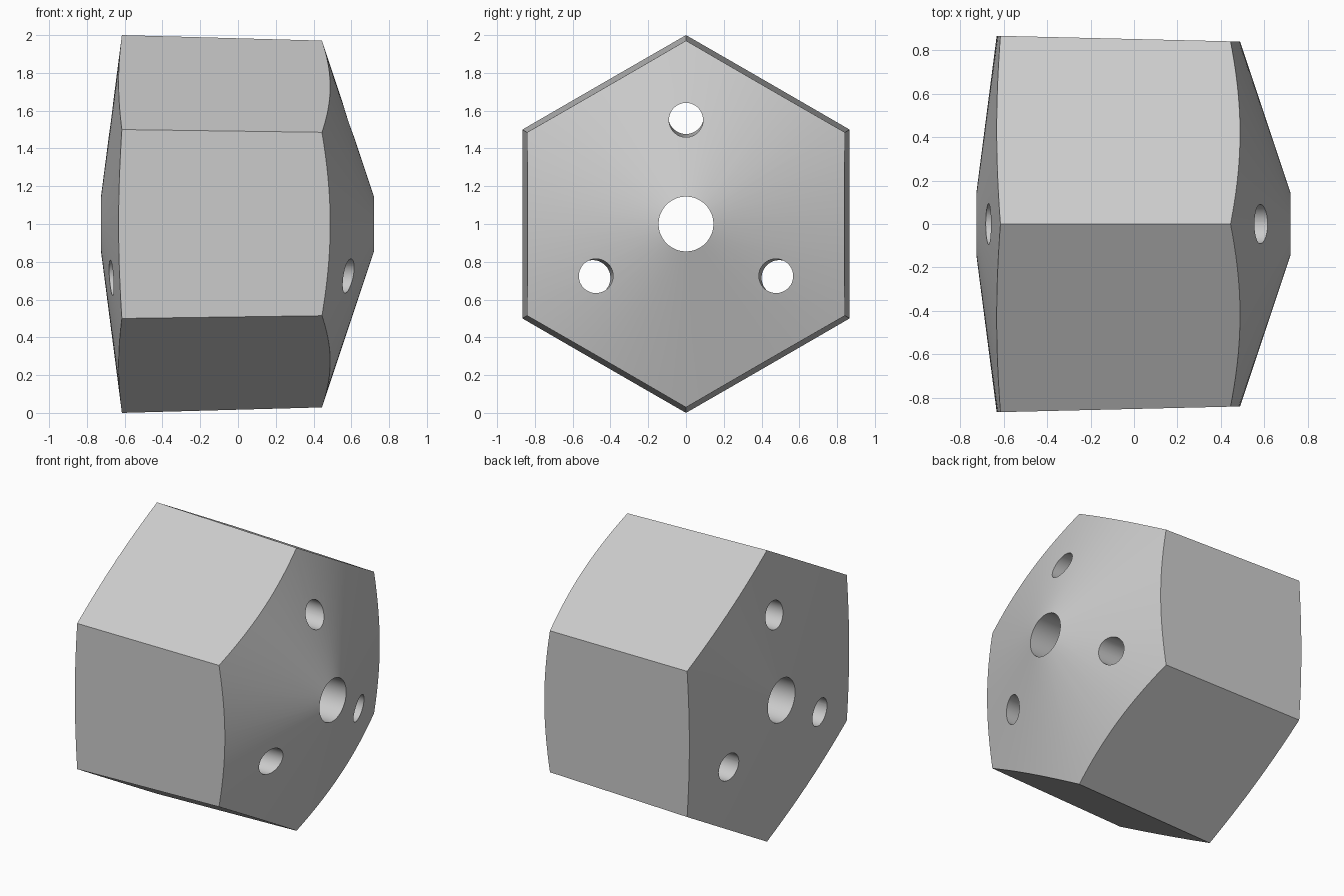
import bpy, bmesh, math

if "Cube" in bpy.data.objects:
    bpy.data.objects.remove(bpy.data.objects["Cube"])

AXIS_Z = 1.0


def taper(x):
    """Whole section shrinks slightly towards +x."""
    return 1.0 - 0.0275 * (x + 0.615)


def lathe(name, rings, sides, turn=0.0, ring_shaped=False):
    """Solid along x; rings are (x, centre y, centre z, radius). Ring shaped solids have a bore."""
    bm = bmesh.new()
    loops = []
    for x, cy, cz, r in rings:
        angles = [2 * math.pi * (i + turn) / sides for i in range(sides)]
        loops.append([bm.verts.new((x, cy + r * math.sin(a), AXIS_Z + cz + r * math.cos(a)))
                      for a in angles])
    if ring_shaped:
        loops.append(loops[0])
    else:
        bm.faces.new(loops[0])
        bm.faces.new(loops[-1])
    for a, b in zip(loops, loops[1:]):
        for i in range(sides):
            j = (i + 1) % sides
            bm.faces.new((a[i], a[j], b[j], b[i]))
    bmesh.ops.recalc_face_normals(bm, faces=bm.faces)
    mesh = bpy.data.meshes.new(name)
    bm.to_mesh(mesh)
    bm.free()
    obj = bpy.data.objects.new(name, mesh)
    bpy.context.collection.objects.link(obj)
    return obj


def tapered_bar(name, dist, angle, radius, sides, turn=0.0):
    """Straight bar through the body following its taper."""
    rings = []
    for x in (-1.0, 1.0):
        s = taper(x)
        rings.append((x, s * dist * math.sin(angle), s * dist * math.cos(angle), s * radius))
    return lathe(name, rings, sides, turn)


def boolean(obj, cutter, operation):
    mod = obj.modifiers.new("cut", 'BOOLEAN')
    mod.operation = operation
    mod.solver = 'EXACT'
    mod.object = cutter
    bpy.context.view_layer.objects.active = obj
    bpy.ops.object.modifier_apply(modifier=mod.name)
    bpy.data.objects.remove(cutter)


# Hexagonal bar
body = tapered_bar("hexagonal_bead", 0, 0, 1.0, 6)

# Shallow cone on the left end, steeper cone on the right, with the centre bore between them
cones = lathe("cone_ends", [(-0.725, 0, 0, 0.148), (-0.589, 0, 0, 1.2),
                            (0.368, 0, 0, 1.2), (0.72, 0, 0, 0.145)], 96, 0.37, True)
boolean(body, cones, 'INTERSECT')

# Three smaller holes around the bore
for k in range(3):
    boolean(body, tapered_bar("side_hole", 0.569, k * 2 * math.pi / 3, 0.0935, 48, 0.21), 'DIFFERENCE')

# Plain grey
grey = bpy.data.materials.new("plain grey")
grey.diffuse_color = (0.6, 0.6, 0.6, 1)
grey.use_nodes = True
grey.node_tree.nodes["Principled BSDF"].inputs["Base Color"].default_value = grey.diffuse_color
body.data.materials.clear()
body.data.materials.append(grey)
for p in body.data.polygons:
    p.material_index = 0

bpy.ops.object.select_all(action='DESELECT')
body.select_set(True)
bpy.context.view_layer.objects.active = body
bpy.ops.object.shade_smooth_by_angle(angle=math.radians(30))
